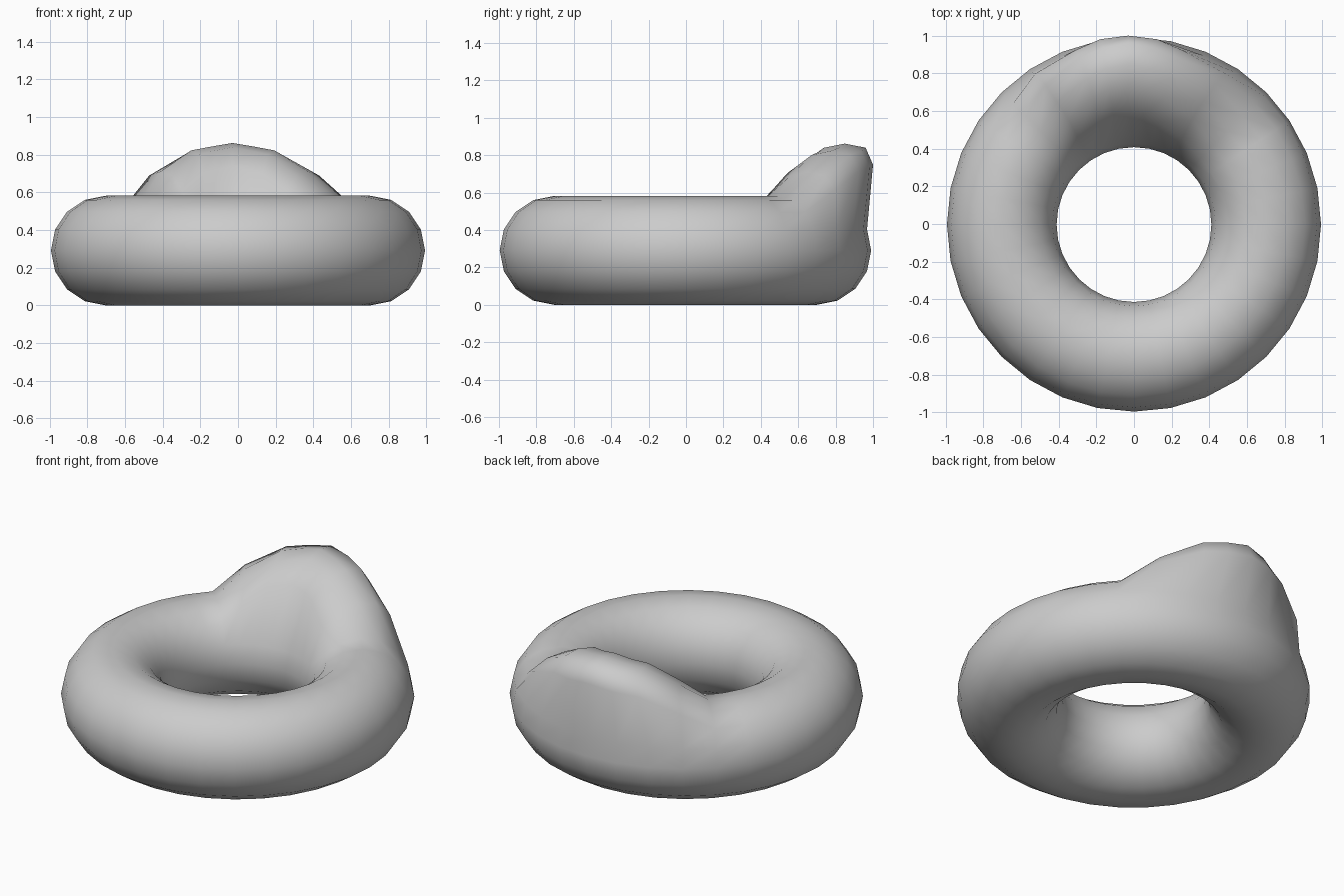
import bpy, math

if "Cube" in bpy.data.objects:
    bpy.data.objects.remove(bpy.data.objects["Cube"])

R, r = 0.702, 0.291      # ring radius and tube radius
N, M = 32, 16            # segments around ring and tube

# Backrest pull: lift amount by ring steps away from the back, and by tube step
lift = {0: 1.0, 1: 0.93, 2: 0.86, 3: 0.46}
pinch = {0: 1.0, 1: 0.85, 2: 0.82, 3: 1.0}
tube_y = {2: 0.67, 3: 1, 4: 1, 5: 1, 6: 0.67}
tube_z = {2: 0.90, 3: 1, 4: 1, 5: 1, 6: 0.86}

verts, faces = [], []
for i in range(N):
    a = 2 * math.pi * i / N
    away = abs(i - N // 4)
    for j in range(M):
        p = 2 * math.pi * j / M
        d = R + r * math.cos(p)
        x, y, z = d * math.cos(a), d * math.sin(a) - 0.003, r + r * math.sin(p)
        if away in lift and j in tube_z:
            f = lift[away]
            x = x * pinch[away] - 0.03 * f ** 0.5
            y += 0.15 * f * tube_y[j]
            z += 0.28 * f * tube_z[j]
            y = min(y, 1.0)
        verts.append((x, y, z))
        n, k = (i + 1) % N, (j + 1) % M
        faces.append((i * M + j, n * M + j, n * M + k, i * M + k))

# Inflatable ring seat with raised backrest
mesh = bpy.data.meshes.new("ring_seat")
mesh.from_pydata(verts, [], faces)
mesh.update()
for f in mesh.polygons:
    f.use_smooth = True
seat = bpy.data.objects.new("ring_seat_with_backrest", mesh)
bpy.context.collection.objects.link(seat)
